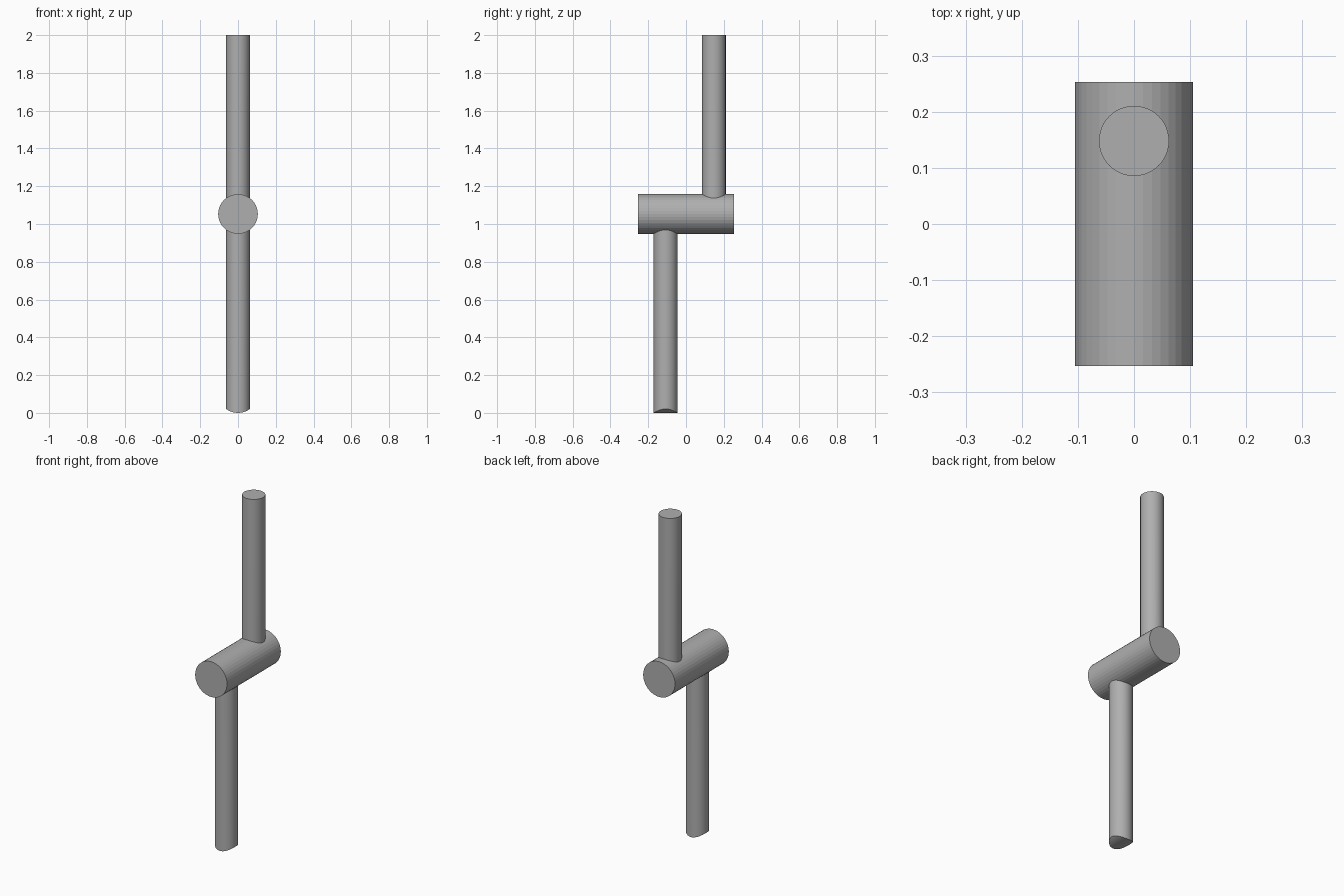
import bpy, bmesh, math

if "Cube" in bpy.data.objects:
    bpy.data.objects.remove(bpy.data.objects["Cube"])

BARREL_R, BARREL_Z, BARREL_LEN = 0.105, 1.053, 0.506
SIDES = 48

grey = bpy.data.materials.new("dark_grey")
grey.diffuse_color = (0.43, 0.43, 0.43, 1)
grey.use_nodes = True
grey.node_tree.nodes["Principled BSDF"].inputs["Base Color"].default_value = grey.diffuse_color


def smooth(obj):
    bpy.ops.object.select_all(action='DESELECT')
    obj.select_set(True)
    bpy.context.view_layer.objects.active = obj
    bpy.ops.object.shade_smooth_by_angle(angle=math.radians(30))


def saddle(x):
    # height of the barrel surface above or below its axis
    return math.sqrt(BARREL_R ** 2 - x ** 2)


def rod(name, radius, y, z_low, z_high, cap_low, cap_high):
    """Vertical rod whose end heights are functions of x; caps are strips along y."""
    bm = bmesh.new()
    rings = []
    for height in (z_low, z_high):
        ring = []
        for i in range(SIDES):
            a = 2 * math.pi * i / SIDES
            x = radius * math.cos(a)
            ring.append(bm.verts.new((x, y + radius * math.sin(a), height(x))))
        rings.append(ring)
    low, high = rings
    for i in range(SIDES):
        j = (i + 1) % SIDES
        bm.faces.new((low[i], low[j], high[j], high[i]))
    for ring, capped in ((low, cap_low), (high, cap_high)):
        if capped:
            for i in range(SIDES // 2):
                strip = [ring[i], ring[i + 1], ring[-i - 1], ring[-i % SIDES]]
                bm.faces.new(list(dict.fromkeys(strip)))
    bmesh.ops.recalc_face_normals(bm, faces=bm.faces)
    mesh = bpy.data.meshes.new(name)
    bm.to_mesh(mesh)
    bm.free()
    mesh.materials.append(grey)
    obj = bpy.data.objects.new(name, mesh)
    bpy.context.collection.objects.link(obj)
    smooth(obj)


# Horizontal barrel running front to back, lightly faceted
bpy.ops.mesh.primitive_cylinder_add(vertices=40, radius=BARREL_R, depth=BARREL_LEN,
                                    location=(0, 0, BARREL_Z),
                                    rotation=(math.pi / 2, 0, 0))
barrel = bpy.context.object
barrel.name = "barrel"
barrel.data.materials.append(grey)

# Upper rod: saddled onto the barrel, flat on top
rod("upper_rod", 0.0625, 0.148, lambda x: BARREL_Z + saddle(x) - 0.002,
    lambda x: 2.0, False, True)

# Lower rod: saddled under the barrel, rounded foot with the same curve
rod("lower_rod", 0.063, -0.108, lambda x: BARREL_R - saddle(x),
    lambda x: BARREL_Z - saddle(x) + 0.002, True, False)
